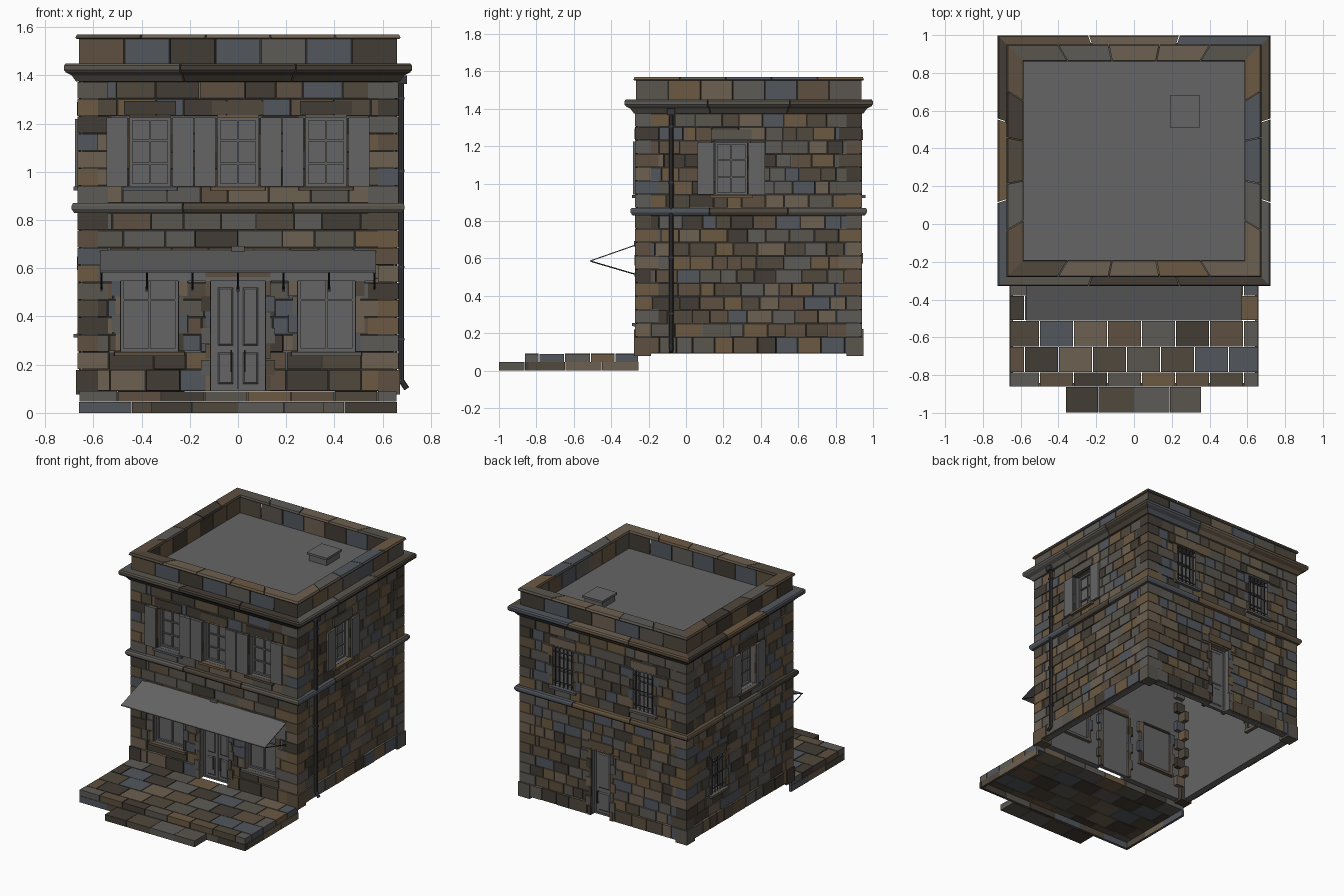
import bpy, bmesh, random
from mathutils import Vector

if "Cube" in bpy.data.objects:
    bpy.data.objects.remove(bpy.data.objects["Cube"])

R = random.Random(4)
HX, HY, CY = 0.66, 0.602, 0.335          # wall half sizes and centre
PALETTE = [(.13, .13, .13), (.04, .04, .045), (.11, .08, .05), (.15, .115, .08), (.11, .105, .095),
           (.085, .095, .11), (.055, .045, .035), (.08, .065, .045), (.15, .10, .055), (.10, .09, .075)]
MATS = []
for i, c in enumerate(PALETTE):
    m = bpy.data.materials.new("grey" if i == 0 else "iron" if i == 1 else "stone_%d" % i)
    m.diffuse_color = (*c, 1)
    m.use_nodes = True
    m.node_tree.nodes["Principled BSDF"].inputs["Base Color"].default_value = m.diffuse_color
    MATS.append(m)
GREY, IRON = 0, 1


def stone():
    return R.randint(2, len(PALETTE) - 1)


class Part:
    """Collects solids into one named mesh object."""
    def __init__(self, name):
        self.name, self.bm = name, bmesh.new()

    def loft(self, a, b, mat):
        va, vb = [self.bm.verts.new(p) for p in a], [self.bm.verts.new(p) for p in b]
        n = len(a)
        fs = [self.bm.faces.new(va), self.bm.faces.new(vb[::-1])]
        fs += [self.bm.faces.new((va[i], va[(i + 1) % n], vb[(i + 1) % n], vb[i])) for i in range(n)]
        for f in fs:
            f.material_index = mat

    def box(self, x0, x1, y0, y1, z0, z1, mat, g=0.0):
        q = [(x0 + g, y0 + g), (x1 - g, y0 + g), (x1 - g, y1 - g), (x0 + g, y1 - g)]
        self.loft([(*p, z0) for p in q], [(*p, z1) for p in q], mat)

    def block(self, face, u0, u1, z0, z1, d0, d1, mat, inset=0.0):
        i = inset
        self.loft([pos(face, *p, d0) for p in ((u0, z0), (u1, z0), (u1, z1), (u0, z1))],
                  [pos(face, *p, d1) for p in ((u0 + i, z0 + i), (u1 - i, z0 + i), (u1 - i, z1 - i), (u0 + i, z1 - i))], mat)

    def rod(self, p, q, r, mat=IRON):
        d = (Vector(q) - Vector(p)).normalized()
        s = d.orthogonal().normalized() * r
        t = d.cross(s)
        off = [s, (s + t) * .7, t, (t - s) * .7, -s, -(s + t) * .7, -t, (s - t) * .7]
        self.loft([Vector(p) + o for o in off], [Vector(q) + o for o in off], mat)

    def done(self):
        bmesh.ops.recalc_face_normals(self.bm, faces=self.bm.faces)
        me = bpy.data.meshes.new(self.name)
        self.bm.to_mesh(me)
        for m in MATS:
            me.materials.append(m)
        bpy.context.collection.objects.link(bpy.data.objects.new(self.name, me))


def pos(face, u, z, d):
    return {"front": (u, CY - HY - d, z), "back": (u, CY + HY + d, z),
            "right": (HX + d, u, z), "left": (-HX - d, u, z)}[face]


def cut(rects, holes):
    """Removes rectangular holes (u0, u1, z0, z1) from rectangles."""
    for a, b, c, d in holes:
        out = []
        for u0, u1, z0, z1 in rects:
            if a >= u1 or b <= u0 or c >= z1 or d <= z0:
                out.append((u0, u1, z0, z1))
                continue
            l, h = max(z0, c), min(z1, d)
            out += [(u0, u1, z0, c), (u0, u1, d, z1), (u0, a, l, h), (b, u1, l, h)]
        rects = [r for r in out if r[1] - r[0] > .009 and r[3] - r[2] > .009]
    return rects


def ring(name, profile, nseg, gap=.002):
    """Mitred band of stone segments round the building; profile is (offset, z)."""
    p = Part(name)
    sx, sy = (-1, 1, 1, -1), (-1, -1, 1, 1)
    for s in range(4):
        e = (s + 1) % 4
        A = [Vector((sx[s] * (HX + o), CY + sy[s] * (HY + o), z)) for o, z in profile]
        B = [Vector((sx[e] * (HX + o), CY + sy[e] * (HY + o), z)) for o, z in profile]
        for k in range(nseg):
            t0 = k / nseg + (gap if k else 0)
            t1 = (k + 1) / nseg - (gap if k < nseg - 1 else 0)
            p.loft([a.lerp(b, t0) for a, b in zip(A, B)], [a.lerp(b, t1) for a, b in zip(A, B)], stone())
    p.done()


# openings per face: centre, half width, bottom, top, kind
OPEN = {
    "front": [(x, .085, .94, 1.225, "shutters") for x in (-.365, 0, .365)]
    + [(x, .118, .255, .56, "shop") for x in (-.367, .367)] + [(0, .112, .09, .55, "door")],
    "right": [(.242, .085, .94, 1.22, "shutters")],
    "left": [(.242, .085, .94, 1.22, "shutters"), (.58, .07, .33, .58, "bars")],
    "back": [(x, .08, .94, 1.22, "bars") for x in (-.32, .32)] + [(.02, .075, .09, .56, "backdoor")],
}
COURSES = [.18 + .65 * i / 9 for i in range(10)], [.87 + .505 * i / 7 for i in range(8)]

for face, ops in OPEN.items():
    long = face in ("front", "back")
    U0, U1 = (-HX, HX) if long else (CY - HY, CY + HY)
    holes = [(c - w, c + w, a, b) for c, w, a, b, k in ops]
    # grey backing wall and coursed stone facing
    p = Part(face + "_backing_wall")
    for r in cut([(U0 + .009, U1 - .009, .09, 1.42)], holes):
        p.block(face, *r, -.05, -.008, GREY)
    p.done()
    p = Part(face + "_wall_stones")
    lo, hi = (.11, .19) if face == "front" else (.07, .15)
    for z0, z1 in [(.09, .18)] + [c for L in COURSES for c in zip(L, L[1:])]:
        u = U0
        while u < U1 - .001:
            v = u + R.uniform(lo, hi)
            if v > U1 - .06:
                v = U1
            mat, d = stone(), R.uniform(-.002, .003) + (.008 if z0 < .1 else 0)
            for r in cut([(u, v, z0, z1)], holes):
                p.block(face, *r, -.014, d, mat, .0025)
            u = v
    p.done()
    # surrounds, windows, doors
    for n, (c, w, a, b, kind) in enumerate(ops):
        door = "door" in kind
        p = Part("%s_surround_%d" % (face, n))
        rows = max(3, round((b - a) / .07))
        for s in (-1, 1):
            for i in range(rows):
                e = w + (.042 if i % 2 else .024)
                u = sorted((c + s * w, c + s * e))
                p.block(face, *u, a + (b - a) * i / rows, a + (b - a) * (i + 1) / rows, -.075,
                        .012 if door and a + (b - a) * i / rows < .18 else .005, stone(), .0015)
        if kind != "shop":
            p.block(face, c - w - .025, c + w + .025, b + .01, b + .072, -.05, .008, stone(), .003)
        p.block(face, c - w, c + w, b, b + .01, -.075, .004, stone())
        if not door:
            p.block(face, c - w - .03, c + w + .03, a - .02, a, -.075, .022, stone(), .002)
        p.done()
        p = Part("%s_%s_%d" % (face, "door" if door else "window", n))
        p.block(face, c - w, c + w, a, b, -.06, -.05, GREY)
        f = .012
        for r in ((c - w, c - w + f, a, b), (c + w - f, c + w, a, b), (c - w, c + w, b - f, b), (c - w, c + w, a, a + f)):
            p.block(face, *r, -.05, -.035, GREY)
        if door:
            leaves = [(c - w + f, c - .002), (c + .002, c + w - f)] if kind == "door" else [(c - w + f, c + w - f)]
            for l, r in leaves:
                p.block(face, l, r, a + f, b - f, -.05, -.041, GREY)
                for z0, z1 in ((a + .03, a + .16), (a + .19, b - .03)):
                    p.block(face, l + .018, r - .018, z0, z1, -.041, -.035, GREY, .006)
            for s in ((-1, 1) if kind == "door" else (1,)):
                u = c + s * (.028 if kind == "door" else .045)
                p.rod(pos(face, u, a + .08, -.022), pos(face, u, a + .17, -.022), .004)
                for z in (a + .085, a + .165):
                    p.rod(pos(face, u, z, -.04), pos(face, u, z, -.022), .003)
        else:
            p.block(face, c - .004, c + .004, a, b, -.05, -.04, GREY)
            for t in ((1 / 3, 2 / 3) if kind != "shop" else (.7,)):
                z = a + (b - a) * t
                p.block(face, c - w, c + w, z - .004, z + .004, -.05, -.04, GREY)
        p.done()
        if kind == "bars":
            p = Part("%s_window_bars_%d" % (face, n))
            for i in range(5):
                u = c + w * (-.8 + .4 * i)
                p.rod(pos(face, u, a, -.004), pos(face, u, b, -.004), .004)
            for t in (.12, .5, .88):
                z = a + (b - a) * t
                p.rod(pos(face, c - w, z, -.004), pos(face, c + w, z, -.004), .004)
            p.done()
        if kind == "shutters":
            p = Part("%s_shutters_%d" % (face, n))
            for s in (-1, 1):
                u = sorted((c + s * (w + .008), c + s * (w + .095)))
                p.block(face, *u, a, b, .004, .016, GREY)
            p.done()

# corner quoins
p = Part("corner_quoins")
edges = [.075] + COURSES[0] + COURSES[1]
for sx in (-1, 1):
    for sy in (-1, 1):
        for i, (z0, z1) in enumerate(zip(edges, edges[1:])):
            if abs(z0 - .83) < .001:
                continue
            e = .011 if i == 0 else .005
            lx, ly = (.12, .08) if i % 2 else (.08, .12)
            if i == 0:
                lx, ly = .08, .08
            xs = sorted((sx * (HX + e), sx * (HX - lx)))
            ys = sorted((CY + sy * (HY + e), CY + sy * (HY - ly)))
            p.box(*xs, *ys, z0 + .0015, z1 - .0015, stone())
p.done()

# belt course, cornice, parapet and coping
ring("belt_course", [(-.04, .83), (.02, .83), (.03, .845), (.03, .86), (.024, .87), (-.04, .87)], 3)
ring("cornice", [(-.04, 1.37), (.012, 1.375), (.03, 1.40), (.055, 1.413), (.062, 1.423), (.062, 1.44),
                 (.055, 1.45), (-.04, 1.45)], 3)
ring("parapet", [(0, 1.45), (0, 1.552), (-.07, 1.552), (-.07, 1.42)], 7)
ring("coping", [(.009, 1.55), (.014, 1.556), (.008, 1.57), (-.072, 1.57), (-.076, 1.556), (-.072, 1.55)], 5)
p = Part("roof_deck")
p.box(-HX + .04, HX - .04, CY - HY + .04, CY + HY - .04, 1.41, 1.44, GREY)
p.done()
p = Part("roof_hatch")
p.box(.20, .34, .52, .67, 1.44, 1.485, GREY)
p.box(.19, .35, .51, .68, 1.485, 1.50, GREY)
p.done()

# shop fascia, keystone, awning and its stays
p = Part("shop_fascia")
p.block("front", -.57, .57, .547, .665, -.03, .007, GREY)
p.block("front", -.03, .03, .66, .695, -.03, .012, stone(), .003)
p.done()
p = Part("awning")
prof = [(-.266, .675), (-.512, .589), (-.512, .583), (-.266, .669)]
p.loft([(-.572, *q) for q in prof], [(.572, *q) for q in prof], GREY)
p.done()
p = Part("awning_stays")
for i in range(7):
    x = -.566 + 1.132 * i / 6
    p.rod((x, -.508, .584), (x, -.262, .512), .0035)
    p.block("front", x - .006, x + .006, .503, .525, -.01, .008, IRON)
p.done()

# terrace: staggered pavers on a kerb, plus the front step
p = Part("terrace_pavers")
rows = [-.862, -.785, -.65, -.51, -.38, -.255]
for j, (y0, y1) in enumerate(zip(rows, rows[1:])):
    off = .1 if j % 2 else .02
    xs = [-HX] + [-HX + .18 * k - off for k in range(1, 8)] + [HX]
    for x0, x1 in zip(xs, xs[1:]):
        p.box(x0, x1, y0, y1, .047, .09 - R.uniform(0, .002), stone(), .0025)
p.done()
p = Part("terrace_kerb")
for i in range(6):
    p.box(-HX + .22 * i, -HX + .22 * (i + 1), -.862, -.842, 0, .046, stone(), .001)
for x in (-HX, HX - .02):
    for i in range(3):
        p.box(x, x + .02, -.842 + .196 * i, -.842 + .196 * (i + 1), 0, .046, stone(), .001)
p.done()
p = Part("front_step")
for x0, x1 in zip((-.36, -.19, .0, .19), (-.19, .0, .19, .355)):
    p.box(x0, x1, -1.0, -.863, 0, .045, stone(), .001)
p.done()

# downpipe with kicked-out foot
p = Part("downpipe")
PY = -.08
pts = [(.645, PY, 1.40), (.677, PY, 1.385), (.677, PY, .135), (.70, PY, .10)]
for a, b in zip(pts, pts[1:]):
    p.rod(a, b, .012, IRON)
for z in (.3, .6, 1.0, 1.3):
    p.box(.655, .691, PY - .015, PY + .015, z, z + .01, IRON)
p.box(.655, .70, PY - .022, PY + .022, 1.365, 1.40, IRON)
p.done()
